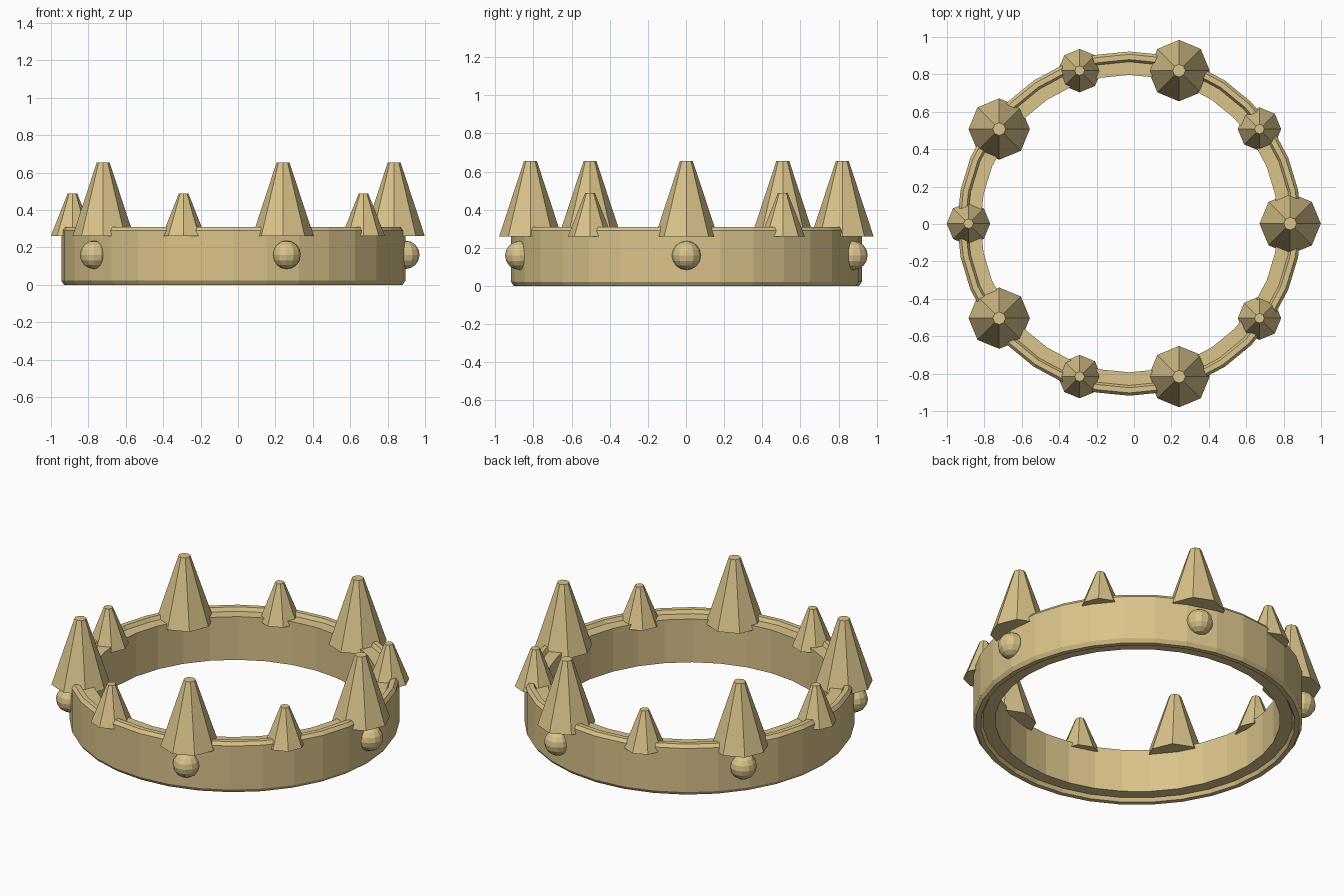
import bpy, bmesh
from math import cos, sin, radians, tau

cube = bpy.data.objects.get("Cube")
if cube:
    bpy.data.objects.remove(cube)

CX, CY = -0.025, 0.002       # centre of the band
BAND_SEGMENTS = 32

gold = bpy.data.materials.new("pale_gold")
gold.use_nodes = True
colour = (0.70, 0.55, 0.254, 1)
gold.diffuse_color = colour
gold.node_tree.nodes["Principled BSDF"].inputs["Base Color"].default_value = colour


def finish(name, bm, location):
    bmesh.ops.recalc_face_normals(bm, faces=bm.faces)
    mesh = bpy.data.meshes.new(name)
    bm.to_mesh(mesh)
    bm.free()
    mesh.materials.append(gold)
    obj = bpy.data.objects.new(name, mesh)
    obj.location = location
    bpy.context.collection.objects.link(obj)
    return obj


def around(radius, degrees, z):
    a = radians(degrees)
    return (CX + radius * cos(a), CY + radius * sin(a), z)


# Band: closed profile (radius, height) with a raised lip above and below
def make_band():
    profile = [(0.795, 0.022), (0.865, 0.022), (0.877, 0.0), (0.905, 0.0),
               (0.92, 0.022), (0.92, 0.29), (0.905, 0.31), (0.877, 0.31),
               (0.865, 0.288), (0.795, 0.288)]
    bm = bmesh.new()
    rings = []
    for i in range(BAND_SEGMENTS):
        a = tau * i / BAND_SEGMENTS
        rings.append([bm.verts.new((r * cos(a), r * sin(a), z)) for r, z in profile])
    n = len(profile)
    for i, ring in enumerate(rings):
        after = rings[(i + 1) % BAND_SEGMENTS]
        for j in range(n):
            k = (j + 1) % n
            bm.faces.new((ring[j], after[j], after[k], ring[k]))
    finish("band", bm, (CX, CY, 0))


# Spike: blunt eight-sided cone
def make_spike(name, degrees, base, tip, bottom, top):
    bm = bmesh.new()
    bmesh.ops.create_cone(bm, cap_ends=True, segments=8, radius1=base,
                          radius2=tip, depth=top - bottom)
    finish(name, bm, around(0.86, degrees, (bottom + top) / 2))


# Stud: small faceted ball set into the band
def make_stud(name, degrees):
    bm = bmesh.new()
    bmesh.ops.create_uvsphere(bm, u_segments=12, v_segments=8, radius=0.076)
    finish(name, bm, around(0.92, degrees, 0.16))


make_band()
for i in range(5):
    angle = 72 * i
    make_spike(f"tall_spike_{i + 1}", angle, 0.164, 0.034, 0.26, 0.655)
    make_spike(f"short_spike_{i + 1}", angle + 36, 0.116, 0.026, 0.26, 0.487)
    make_stud(f"stud_{i + 1}", angle)
